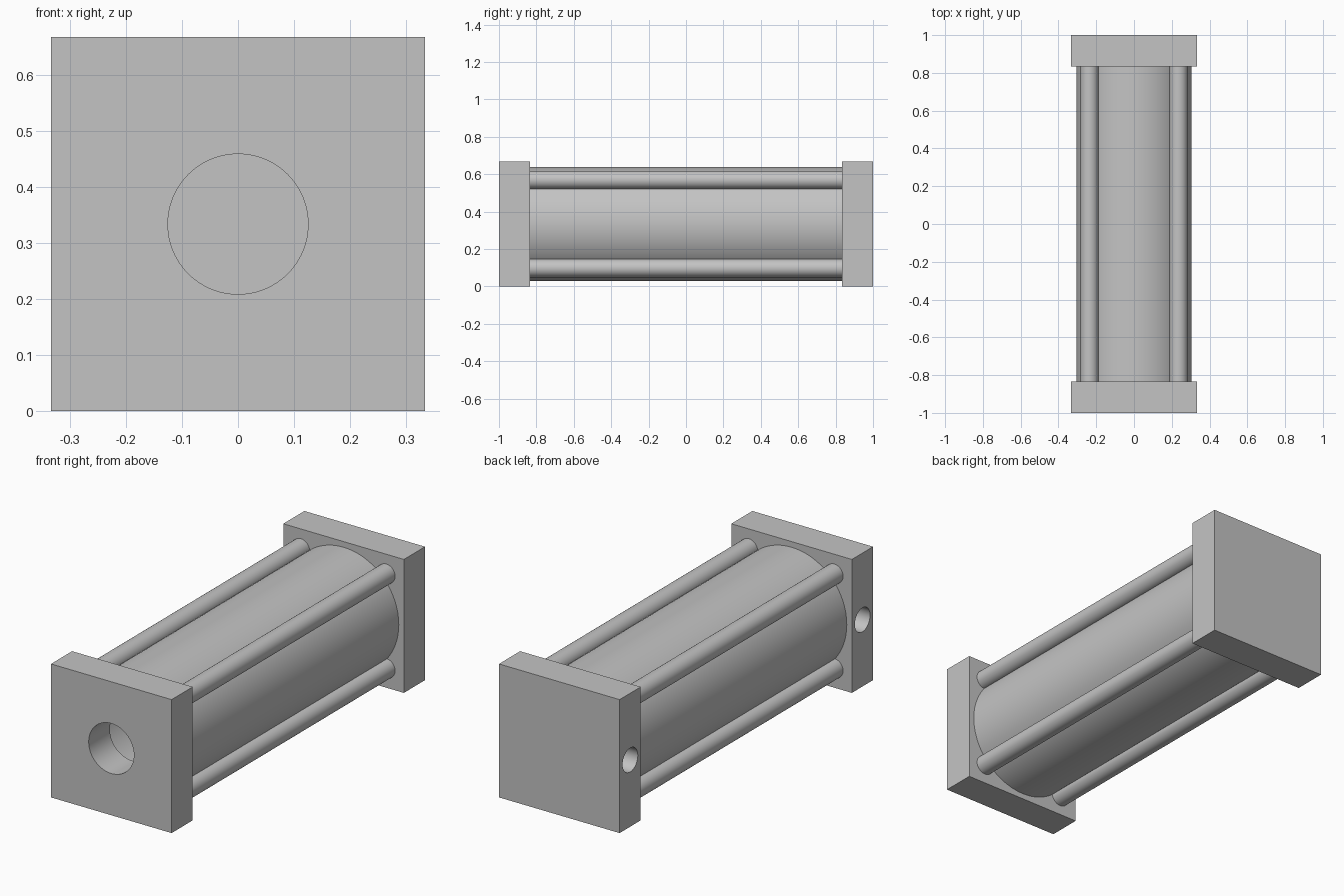
import bpy
import math
from mathutils import Vector

if "Cube" in bpy.data.objects:
    bpy.data.objects.remove(bpy.data.objects["Cube"], do_unlink=True)

HALF = 1 / 3        # half width of the end plates, also the axis height
THICK = 1 / 6       # end plate thickness
INNER = 1 - THICK   # y of the plates' inner faces
PLATE_MID = 1 - THICK / 2

grey = bpy.data.materials.new("plain grey")
grey.use_nodes = True
colour = (0.55, 0.55, 0.55, 1)
grey.diffuse_color = colour
grey.node_tree.nodes["Principled BSDF"].inputs["Base Color"].default_value = colour


def finish(obj, name):
    obj.name = name
    obj.data.materials.clear()
    obj.data.materials.append(grey)
    return obj


def cylinder(name, radius, start, end, sides=96):
    """Round bar running from start to end."""
    start, end = Vector(start), Vector(end)
    axis = end - start
    bpy.ops.mesh.primitive_cylinder_add(
        vertices=sides, radius=radius, depth=axis.length,
        location=(start + end) / 2,
        rotation=axis.to_track_quat("Z", "Y").to_euler())
    return finish(bpy.context.object, name)


def plate(name, y):
    bpy.ops.mesh.primitive_cube_add(size=1, location=(0, y, HALF))
    obj = bpy.context.object
    obj.scale = (2 * HALF, THICK, 2 * HALF)
    bpy.ops.object.transform_apply(location=False, rotation=False, scale=True)
    return finish(obj, name)


def cut(obj, cutter):
    """Subtract the cutter, then discard it."""
    cutter.hide_render = True
    mod = obj.modifiers.new("cut", "BOOLEAN")
    mod.operation = "DIFFERENCE"
    mod.solver = "EXACT"
    mod.object = cutter
    bpy.context.view_layer.objects.active = obj
    bpy.ops.object.modifier_apply(modifier=mod.name)
    bpy.data.objects.remove(cutter, do_unlink=True)


def smooth(obj):
    bpy.ops.object.select_all(action="DESELECT")
    obj.select_set(True)
    bpy.context.view_layer.objects.active = obj
    bpy.ops.object.shade_smooth_by_angle(angle=math.radians(30))


# End plates, each with a blind port in its -x side
front_plate = plate("front_plate", -PLATE_MID)
back_plate = plate("back_plate", PLATE_MID)
for obj, y in ((front_plate, -PLATE_MID), (back_plate, PLATE_MID)):
    cut(obj, cylinder("port_cutter", 0.06, (-0.5, y, HALF), (-0.2, y, HALF), 64))

# Round opening through the front plate
cut(front_plate, cylinder("opening_cutter", 0.125, (0, -1.1, HALF), (0, -0.7, HALF)))

# Hollow barrel between the plates
barrel = cylinder("barrel", 0.305, (0, -INNER, HALF), (0, INNER, HALF), 128)
cut(barrel, cylinder("bore_cutter", 0.278, (0, -1, HALF), (0, 1, HALF), 128))

# Four tie rods at the corners
rods = []
for x, side in ((-1, "right"), (1, "left")):
    for z, level in ((-1, "lower"), (1, "upper")):
        px, pz = x * 0.236, HALF + z * 0.236
        rods.append(cylinder(f"{level}_{side}_tie_rod", 0.0486,
                             (px, -INNER, pz), (px, INNER, pz), 48))

for obj in [front_plate, back_plate, barrel] + rods:
    smooth(obj)
